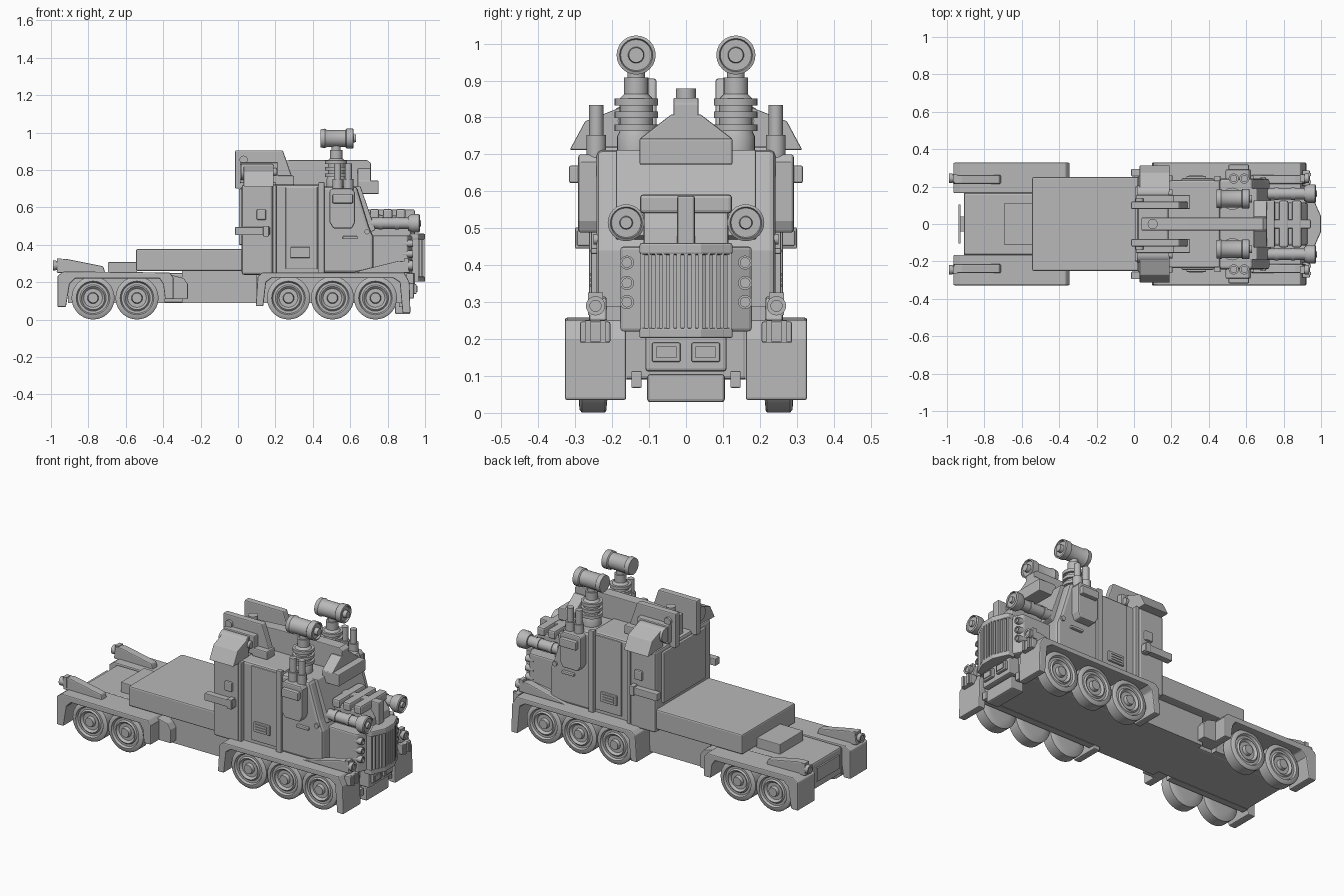
import bpy, bmesh, math
from mathutils import Matrix, Vector

default_cube = bpy.data.objects.get("Cube")
if default_cube:
    bpy.data.objects.remove(default_cube, do_unlink=True)

paint = bpy.data.materials.new("plain_grey")
paint.use_nodes = True
grey = (0.48, 0.48, 0.48, 1)
paint.diffuse_color = grey
paint.node_tree.nodes["Principled BSDF"].inputs["Base Color"].default_value = grey


def finish(name, bm, bevel=0, mirror=False, smooth=False):
    """Turn a bmesh into an object, optionally bevelled and mirrored across y."""
    bmesh.ops.recalc_face_normals(bm, faces=bm.faces)
    mesh = bpy.data.meshes.new(name)
    bm.to_mesh(mesh)
    bm.free()
    mesh.materials.append(paint)
    obj = bpy.data.objects.new(name, mesh)
    bpy.context.collection.objects.link(obj)
    if bevel:
        mod = obj.modifiers.new("Bevel", 'BEVEL')
        mod.width, mod.segments = bevel, 2
        mod.limit_method = 'ANGLE'
        mod.angle_limit = math.radians(40)
    if mirror:
        mod = obj.modifiers.new("Mirror", 'MIRROR')
        mod.use_axis = (False, True, False)
        mod.use_mirror_merge = False
    if smooth:
        bpy.ops.object.select_all(action='DESELECT')
        obj.select_set(True)
        bpy.context.view_layer.objects.active = obj
        bpy.ops.object.shade_smooth_by_angle(angle=math.radians(35))
    return obj


def prism(name, profile, low, high, axis='y', **options):
    """Extrude an outline: (x, z) along y, (y, z) along x or (x, y) along z."""
    place = {'y': lambda a, b, d: (a, d, b), 'x': lambda a, b, d: (d, a, b),
             'z': lambda a, b, d: (a, b, d)}[axis]
    bm = bmesh.new()
    near, far = ([bm.verts.new(place(a, b, d)) for a, b in profile] for d in (low, high))
    bm.faces.new(near)
    bm.faces.new(far)
    for i in range(len(profile)):
        j = (i + 1) % len(profile)
        bm.faces.new((near[i], near[j], far[j], far[i]))
    return finish(name, bm, **options)


def box(name, x, y, z, **options):
    """Box from (low, high) ranges; a single y value means symmetric about y = 0."""
    y = y if isinstance(y, tuple) else (-y, y)
    outline = [(x[0], z[0]), (x[1], z[0]), (x[1], z[1]), (x[0], z[1])]
    return prism(name, outline, *y, **options)


def turned(name, centre, axis, rings, sides=24, **options):
    """Solid of revolution from (distance along axis, radius) rings."""
    direction = Vector({'x': (1, 0, 0), 'y': (0, 1, 0), 'z': (0, 0, 1)}[axis])
    turn = Matrix.Translation(centre) @ direction.to_track_quat('Z', 'Y').to_matrix().to_4x4()
    bm = bmesh.new()
    loops = []
    for along, radius in rings:
        angles = [math.tau * i / sides for i in range(sides)]
        loops.append([bm.verts.new(turn @ Vector((radius * math.cos(a), radius * math.sin(a), along)))
                      for a in angles])
    bm.faces.new(loops[0])
    bm.faces.new(loops[-1])
    for a, b in zip(loops, loops[1:]):
        for i in range(sides):
            j = (i + 1) % sides
            bm.faces.new((a[i], a[j], b[j], b[i]))
    return finish(name, bm, smooth=True, **options)


pair = dict(mirror=True)

# Chassis and load bed
box("chassis", (-.91, .88), .165, (.09, .25), bevel=.01)
box("chassis_middle", (-.3, .1), .2, (.09, .27))
box("bed", (-.545, .03), .25, (.26, .378), bevel=.008)
box("bed_step", (-.695, -.54), .11, (.24, .308), bevel=.004)
box("tail_plate", (-.938, -.928), .105, (.15, .23))
box("tail_bracket", (-.93, -.9), .04, (.17, .21))

# Fenders: arch bands with an inner wall
front_arch = [(.095, .072), (.135, .072), (.15, .2), (.18, .222), (.83, .222), (.865, .2), (.88, .035),
              (.922, .035), (.917, .2), (.888, .252), (.13, .252), (.105, .23)]
prism("front_fender", front_arch, .162, .328, bevel=.006, **pair)
rear_arch = [(-.965, .068), (-.92, .068), (-.9, .19), (-.87, .22), (-.42, .22), (-.4, .19), (-.39, .11),
             (-.345, .11), (-.345, .225), (-.365, .252), (-.93, .258), (-.965, .235)]
prism("rear_fender", rear_arch, .165, .328, bevel=.006, **pair)
flap = [(-.36, .11), (-.268, .11), (-.268, .19), (-.29, .222), (-.36, .24)]
prism("rear_fender_flap", flap, .165, .25, bevel=.004, **pair)
box("front_wheel_well", (.13, .88), (.16, .2), (.09, .24), **pair)
box("rear_wheel_well", (-.91, -.39), (.16, .2), (.09, .24), **pair)
prism("front_fender_fairing", [(.6, .25), (.92, .25), (.9, .31), (.86, .315)], .215, .262, bevel=.006, **pair)
prism("rear_fender_fairing", [(-.97, .25), (-.71, .25), (-.72, .285), (-.92, .325), (-.96, .32)],
      .215, .262, bevel=.006, **pair)
for end, x, toward in (("front", .9, 1), ("rear", -.955, -1)):
    lamp = [(0, .018), (toward * .02, .026), (toward * .035, .026), (toward * .035, .015), (toward * .03, .015)]
    turned(end + "_marker_lamp", (x, .245, .29), 'x', lamp, **pair)
    box(end + "_marker_clamp", (x - .012, x + .012), (.225, .265), (.265, .326), **pair)
box("fender_bracket", (.9, .94), (.205, .287), (.19, .247), bevel=.005, **pair)
for y in (.225, .265):
    box("bracket_rib", (.93, .947), (y - .008, y + .008), (.19, .25), **pair)

# Wheels
wheel = [(-.004, .07), (0, .11), (.004, .115), (.066, .115), (.072, .108), (.074, .09),
         (.062, .083), (.062, .07), (.07, .062), (.058, .05), (.058, .03), (.077, .026), (.077, .012)]
for x in (-.775, -.54, .27, .505, .735):
    turned("wheel", (x, .216, .116), 'y', wheel, sides=32, **pair)
    box("axle", (x - .015, x + .015), .22, (.1, .13))

# Cab in three sections
box("cab_rear", (.02, .185), .262, (.24, .722), bevel=.012)
box("cab_middle", (.18, .46), .236, (.24, .722), bevel=.012)
front_outline = [(.45, .25), (.725, .25), (.725, .44), (.7, .5), (.635, .712), (.45, .712)]
prism("cab_front", front_outline, -.242, .242, bevel=.016)
prism("windshield_frame", [(.735, .48), (.655, .712), (.6, .712), (.69, .46)], -.19, .19, bevel=.004)
box("cab_door", (.255, .425), (.23, .245), (.27, .71), bevel=.005, **pair)
box("rear_post", (.185, .205), (.23, .262), (.25, .72), bevel=.003, **pair)
box("front_post", (.43, .462), (.23, .257), (.25, .735), bevel=.003, **pair)
box("rear_wall_panel", (.005, .025), .2, (.4, .7), bevel=.005)
prism("cab_skirt", [(.68, .26), (.89, .29), (.89, .25), (.68, .25)], .15, .215, **pair)
box("door_vent", (.28, .385), (.23, .256), (.33, .388), bevel=.004, **pair)
for z in (.345, .36, .375):
    box("vent_slat", (.295, .37), (.25, .26), (z - .004, z + .004), **pair)
box("door_grip", (.56, .64), (.235, .258), (.43, .447), bevel=.005, **pair)
turned("door_lock", (.69, .235, .47), 'y', [(0, .014), (.016, .014)], sides=16, **pair)
box("side_bar", (-.015, .17), (.255, .295), (.452, .495), bevel=.004, **pair)
box("side_bar_cap", (.135, .165), (.255, .3), (.445, .502), bevel=.003, **pair)
box("side_hatch", (.1, .15), (.255, .275), (.533, .59), bevel=.007, **pair)

# Bulging side windows with plates and stacks
bulge = [(.49, .52), (.51, .488), (.61, .488), (.625, .52), (.625, .68), (.61, .7), (.5, .7), (.49, .69)]
prism("side_pod", bulge, .23, .292, bevel=.012, **pair)
box("side_pod_plate", (.505, .615), (.285, .317), (.622, .67), bevel=.006, **pair)
for x in (.533, .59):
    turned("stack", (x, .243, .69), 'z', [(0, .027), (.063, .027), (.063, .019), (.144, .019)], sides=16, **pair)

# Nose, grille and bumper
nose = [(.7, -.178), (.905, -.178), (.93, -.125), (.93, .125), (.905, .178), (.7, .178)]
prism("nose", nose, .22, .45, axis='z', bevel=.008)
wedge = [(.9, -.122), (.945, -.122), (.982, -.04), (.982, .04), (.945, .122), (.9, .122)]
prism("grille_back", wedge, .23, .43, axis='z')
curve = [(x + .018, y * 1.03) for x, y in wedge]
prism("grille_cap", curve, .428, .46, axis='z', bevel=.006)
prism("grille_sill", curve, .203, .23, axis='z', bevel=.004)
for i in range(13):
    y = (i - 6) * .0195
    x = .988 - max(0, abs(y) - .04) * .44
    box("grille_bar", (x - .02, x + .01), (y - .006, y + .006), (.225, .435))
for z in (.3, .352, .407):
    turned("nose_light", (.91, .16, z), 'x', [(-.03, .019), (.025, .019), (.025, .013), (.018, .013)],
           sides=16, **pair)
box("bumper", (.85, .94), .11, (.112, .218), bevel=.008)
box("bumper_lamp_frame", (.93, .955), (.015, .092), (.138, .19), bevel=.004, **pair)
box("bumper_lamp", (.95, .96), (.026, .08), (.148, .18), **pair)
box("lower_bumper", (.84, .92), .105, (.029, .105), bevel=.008)
box("tow_pin", (.86, .91), (.12, .148), (.068, .113), bevel=.003, **pair)

# Hood with ribs and long lamps
prism("hood", [(.68, .44), (.93, .44), (.92, .5), (.88, .555), (.68, .565)], -.115, .115, bevel=.01)
for x in (.73, .8, .87):
    box("hood_rib", (x - .025, x + .025), .125, (.54, .592), bevel=.01)
box("hood_spine", (.68, .945), .024, (.45, .588), bevel=.006)
lamp = [(0, .03), (.2, .03), (.2, .038), (.22, .05), (.258, .05), (.263, .043), (.255, .04), (.255, .018),
        (.268, .016), (.268, .006)]
turned("long_lamp", (.71, .162, .515), 'x', lamp, **pair)
for x in (.75, .84):
    turned("lamp_band", (x, .162, .515), 'x', [(0, .034), (.022, .034)], **pair)

# Roof
spine = [(.04, .71), (.71, .71), (.71, .838), (.69, .853), (.28, .853), (.04, .838)]
prism("roof_spine", spine, -.034, .034, bevel=.004)
roof_pod = [(-.125, .7), (.125, .7), (.125, .743), (.04, .808), (-.04, .808), (-.125, .743)]
prism("roof_pod", roof_pod, .64, .71, axis='x', bevel=.005)
box("roof_visor", (.64, .752), .126, (.672, .743), bevel=.005)
turned("roof_post", (.1, 0, .72), 'z', [(0, .027), (.158, .027)], sides=16)
panel = [(-.015, .7), (.3, .7), (.29, .76), (.24, .905), (-.015, .905)]
prism("roof_panel", panel, .08, .12, bevel=.006, **pair)
box("panel_plate", (.01, .215), (.115, .155), (.73, .84), bevel=.006, **pair)
box("panel_foot", (.2, .3), (.08, .155), (.72, .77), bevel=.006, **pair)
turned("panel_roller", (.015, .165, .79), 'x', [(0, .03), (0, .042), (.17, .042), (.17, .02), (.19, .02)], **pair)
turned("panel_bolt", (.03, .11, .855), 'y', [(0, .022), (.025, .022)], sides=16, **pair)
shoulder = [(.17, .712), (.315, .712), (.273, .79), (.17, .83)]
prism("shoulder_box", shoulder, .03, .19, axis='x', bevel=.004, **pair)

# Turrets on ribbed posts
post = [(0, .052), (.04, .052)]
for z in (.055, .09, .125):
    post += [(z, .045), (z, .059), (z + .018, .059), (z + .018, .045)]
post += [(.155, .033), (.2, .033), (.2, .024), (.24, .024)]
turned("turret_post", (.525, .135, .708), 'z', post, **pair)
barrel = [(0, .025), (0, .048), (.025, .052), (.035, .046), (.135, .046), (.14, .053), (.175, .053), (.178, .045),
          (.168, .042), (.168, .022), (.19, .02), (.19, .008)]
turned("turret_lamp", (.44, .135, .969), 'x', barrel, **pair)
